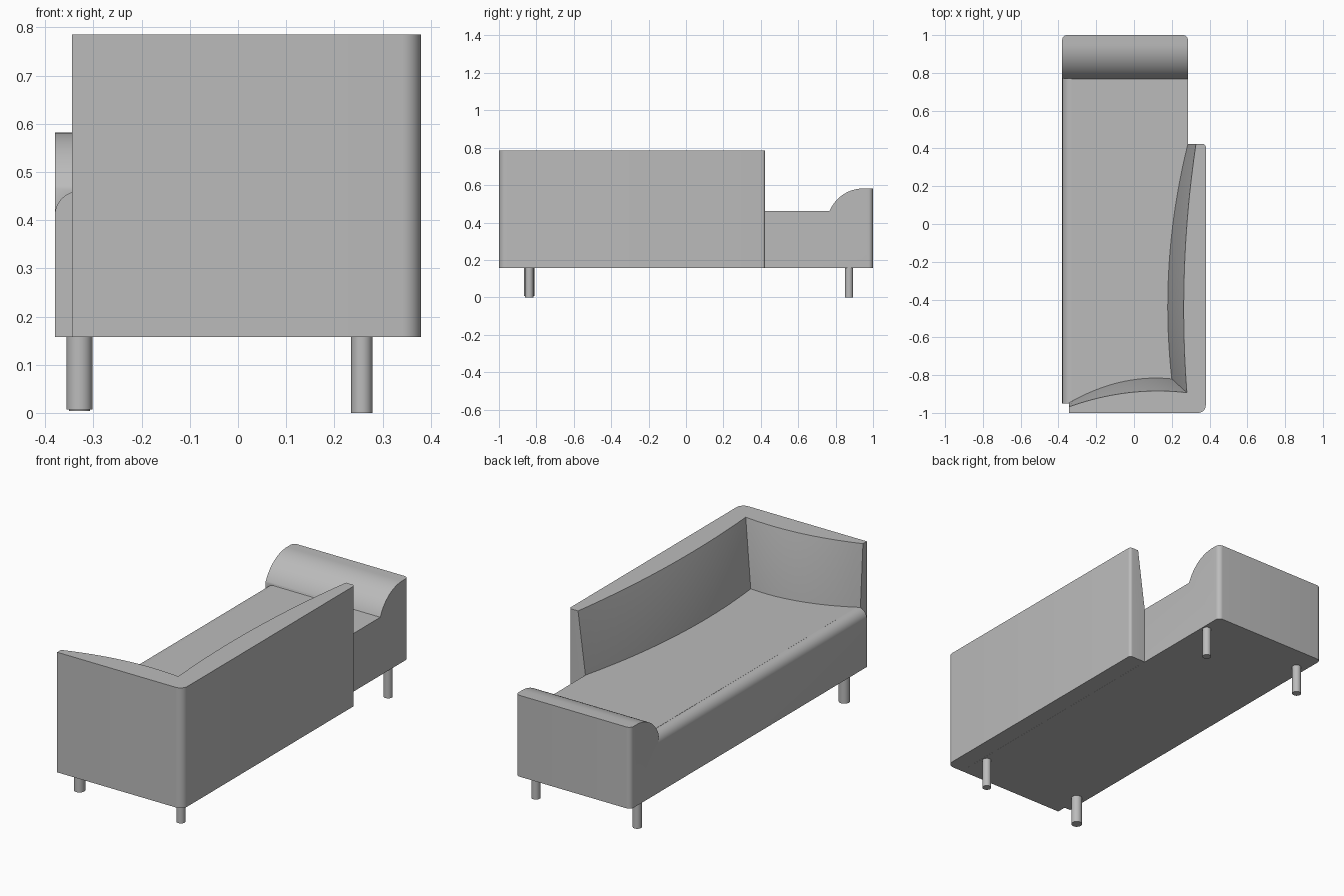
import bpy, bmesh, math
from mathutils import Vector

if "Cube" in bpy.data.objects:
    bpy.data.objects.remove(bpy.data.objects["Cube"], do_unlink=True)

grey = bpy.data.materials.new("plain grey")
grey.use_nodes = True
grey.diffuse_color = (0.5, 0.5, 0.5, 1)
grey.node_tree.nodes["Principled BSDF"].inputs["Base Color"].default_value = (0.5, 0.5, 0.5, 1)

BASE, SEAT, TOP = 0.157, 0.46, 0.785


def loft(name, rings):
    """Closed solid through rings of equal point count."""
    bm = bmesh.new()
    vs = [[bm.verts.new(p) for p in ring] for ring in rings]
    n = len(vs[0])
    for a, b in zip(vs, vs[1:]):
        for i in range(n):
            j = (i + 1) % n
            bm.faces.new((a[i], a[j], b[j], b[i]))
    bm.faces.new(vs[0][::-1])
    bm.faces.new(vs[-1])
    bmesh.ops.recalc_face_normals(bm, faces=bm.faces)
    me = bpy.data.meshes.new(name)
    bm.to_mesh(me)
    bm.free()
    me.materials.append(grey)
    ob = bpy.data.objects.new(name, me)
    bpy.context.collection.objects.link(ob)
    return ob


def activate(ob):
    bpy.ops.object.select_all(action='DESELECT')
    ob.select_set(True)
    bpy.context.view_layer.objects.active = ob


def smooth(ob):
    activate(ob)
    bpy.ops.object.shade_smooth_by_angle(angle=math.radians(30))


def arc(cx, cy, r, a0, a1, n=8):
    return [(cx + r * math.cos(math.radians(a0 + (a1 - a0) * i / n)),
             cy + r * math.sin(math.radians(a0 + (a1 - a0) * i / n))) for i in range(n + 1)]


def bowed(p, q, bulge, n=20):
    """Shallow bow from p to q, offset by bulge at its middle."""
    p, q, b = Vector(p), Vector(q), Vector(bulge)
    return [tuple(p.lerp(q, i / n) + b * 4 * (i / n) * (1 - i / n)) for i in range(n + 1)]


def cut(ob, cutter):
    cutter.hide_render = True
    activate(ob)
    mod = ob.modifiers.new("cut", 'BOOLEAN')
    mod.operation, mod.solver, mod.object = 'DIFFERENCE', 'EXACT', cutter
    bpy.ops.object.modifier_apply(modifier=mod.name)
    bpy.data.objects.remove(cutter, do_unlink=True)


# Seat block with a raised rounded headrest at the far end
plan = ([(-0.38, -0.95), (0.285, -0.95)] + arc(0.26, 0.975, 0.025, 0, 90)
        + arc(-0.355, 0.975, 0.025, 90, 180))
seat = loft("seat_and_headrest", [[(x, y, z) for x, y in plan] for z in (BASE, 0.582)])

# Space above the seat, ending in the headrest curve
a0 = math.degrees(math.atan2(SEAT - 0.387, 0.77 - 0.948))
above = [(-1.1, SEAT)] + arc(0.948, 0.387, 0.195, a0, 90, 20)[:-1] + [(0.948, 0.5821), (0.948, 0.7), (-1.1, 0.7)]
cut(seat, loft("space_cutter", [[(x, y, z) for y, z in above] for x in (-0.5, 0.5)]))

# Rounded front edge of the seat
edge = [(-0.42, 0.41)] + arc(-0.33, 0.41, 0.05, 180, 90, 10) + [(-0.33, 0.5), (-0.42, 0.5)]
cut(seat, loft("edge_cutter", [[(x, y, z) for x, z in edge] for y in (-1.1, 0.77)]))
smooth(seat)

# L-shaped backrest and side arm: upright outside, bowed sloping inside
outer = [(-0.345, -1)] + arc(0.34, -0.96, 0.04, -90, 0) + arc(0.365, 0.408, 0.015, 0, 90)
low = (bowed((0.285, 0.423), (0.2, -0.82), (-0.056, 0))
       + bowed((0.2, -0.82), (-0.345, -0.947), (0, 0.046))[1:])
high = (bowed((0.328, 0.423), (0.28, -0.893), (-0.037, 0))
        + bowed((0.28, -0.893), (-0.345, -0.968), (0, 0.037))[1:])
wall = loft("backrest_and_arm", [[(x, y, z) for x, y in outer + inner]
                                 for inner, z in ((low, BASE + 0.0005), (low, SEAT), (high, TOP))])
smooth(wall)

# Four round legs, one slightly thicker
for name, x, y, r, z in (("front_right_leg", -0.329, -0.838, 0.027, 0.007),
                         ("back_right_leg", -0.329, 0.872, 0.022, 0.004),
                         ("front_left_leg", 0.257, -0.838, 0.022, 0),
                         ("back_left_leg", 0.257, 0.872, 0.022, 0)):
    ring = arc(x, y, r, 0, 360, 32)[:-1]
    smooth(loft(name, [[(px, py, h) for px, py in ring] for h in (z, BASE + 0.01)]))
